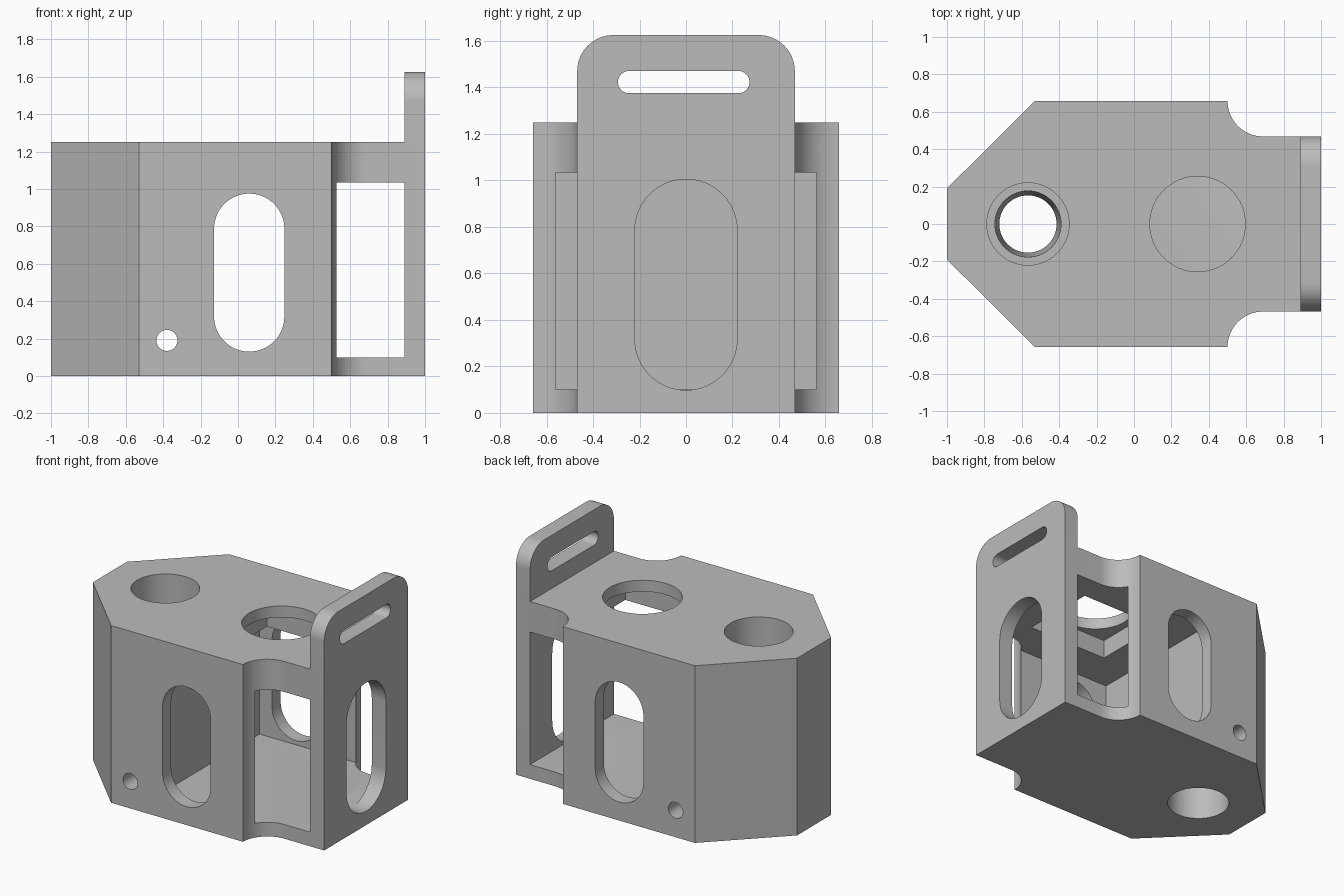
import bpy, bmesh
from math import pi, cos, sin, radians

if "Cube" in bpy.data.objects:
    bpy.data.objects.remove(bpy.data.objects["Cube"])

grey = bpy.data.materials.new("plain_grey")
grey.use_nodes = True
colour = (0.5, 0.5, 0.5, 1)
grey.diffuse_color = colour
grey.node_tree.nodes["Principled BSDF"].inputs["Base Color"].default_value = colour


def loft(name, bottom, top, axis, lo, hi):
    """Solid between two matching outlines placed at lo and hi along an axis."""
    place = {"x": lambda u, v, w: (w, u, v),
             "y": lambda u, v, w: (u, w, v),
             "z": lambda u, v, w: (u, v, w)}[axis]
    bm = bmesh.new()
    a = [bm.verts.new(place(u, v, lo)) for u, v in bottom]
    b = [bm.verts.new(place(u, v, hi)) for u, v in top]
    bm.faces.new(a)
    bm.faces.new(b)
    for i in range(len(a)):
        j = (i + 1) % len(a)
        bm.faces.new((a[i], a[j], b[j], b[i]))
    bmesh.ops.recalc_face_normals(bm, faces=bm.faces)
    mesh = bpy.data.meshes.new(name)
    bm.to_mesh(mesh)
    bm.free()
    mesh.materials.append(grey)
    ob = bpy.data.objects.new(name, mesh)
    bpy.context.collection.objects.link(ob)
    return ob


def prism(name, outline, axis, lo, hi):
    return loft(name, outline, outline, axis, lo, hi)


def arc(u, v, r, start, end, steps=16):
    angles = [radians(start + (end - start) * i / steps) for i in range(steps + 1)]
    return [(u + r * cos(t), v + r * sin(t)) for t in angles]


def circle(u, v, r):
    return arc(u, v, r, 0, 360, 64)[:-1]


def rect(u0, u1, v0, v1):
    return [(u0, v0), (u1, v0), (u1, v1), (u0, v1)]


def tall_slot(u, r, v0, v1):
    return arc(u, v1 - r, r, 0, 180, 32) + arc(u, v0 + r, r, 180, 360, 32)


def wide_slot(v, r, u0, u1):
    return arc(u1 - r, v, r, -90, 90) + arc(u0 + r, v, r, 90, 270)


def combine(target, tool, operation="DIFFERENCE"):
    mod = target.modifiers.new(operation.title(), "BOOLEAN")
    mod.operation = operation
    mod.solver = "EXACT"
    mod.object = tool
    graph = bpy.context.evaluated_depsgraph_get()
    mesh = bpy.data.meshes.new_from_object(target.evaluated_get(graph))
    target.modifiers.clear()
    target.data = mesh
    bpy.data.objects.remove(tool)


# Main block: chamfered nose, concave notches leading to a narrower arm
half = [(-1, 0.19), (-0.53, 0.658)] + arc(0.69, 0.658, 0.19, 180, 270) + [(0.95, 0.468)]
outline = half + [(x, -y) for x, y in reversed(half)]
housing = prism("housing", outline, "z", 0, 1.25)

# Upright end plate with rounded top corners
end_plate = prism("end_plate", [(-0.468, 0), (0.468, 0)]
                  + arc(0.313, 1.47, 0.155, 0, 90) + arc(-0.313, 1.47, 0.155, 90, 180),
                  "x", 0.89, 1)
combine(housing, end_plate, "UNION")

cutters = [
    # Inner cavity and the recess under the round opening
    prism("cavity", rect(-0.225, 0.89, -0.562, 0.562), "z", 0.1, 1.035),
    prism("ceiling_recess", rect(0.03, 0.67, -0.28, 0.28), "z", 1.0, 1.17),
    prism("round_opening", circle(0.34, 0, 0.255), "z", 1.1, 1.4),
    # Windows through the side walls and end plate
    prism("side_windows", tall_slot(0.06, 0.188, 0.13, 0.975), "y", -1, 1),
    prism("end_window", tall_slot(0, 0.22, 0.098, 1.005), "x", 0.8, 1.2),
    prism("strap_slot", wide_slot(1.423, 0.048, -0.293, 0.273), "x", 0.8, 1.2),
    # Cross pin hole
    prism("pin_hole", circle(-0.38, 0.19, 0.056), "y", -1, 1),
    # Stepped vertical bore
    prism("upper_bore", circle(-0.567, 0, 0.22), "z", 1.04, 1.4),
    loft("tapered_bore", circle(-0.567, 0, 0.15), circle(-0.567, 0, 0.177), "z", 0.2, 1.05),
    prism("lower_bore", circle(-0.567, 0, 0.207), "z", -0.2, 0.3),
]
for cutter in cutters:
    combine(housing, cutter)

bpy.ops.object.select_all(action="DESELECT")
housing.select_set(True)
bpy.context.view_layer.objects.active = housing
bpy.ops.object.shade_smooth_by_angle(angle=radians(30))
